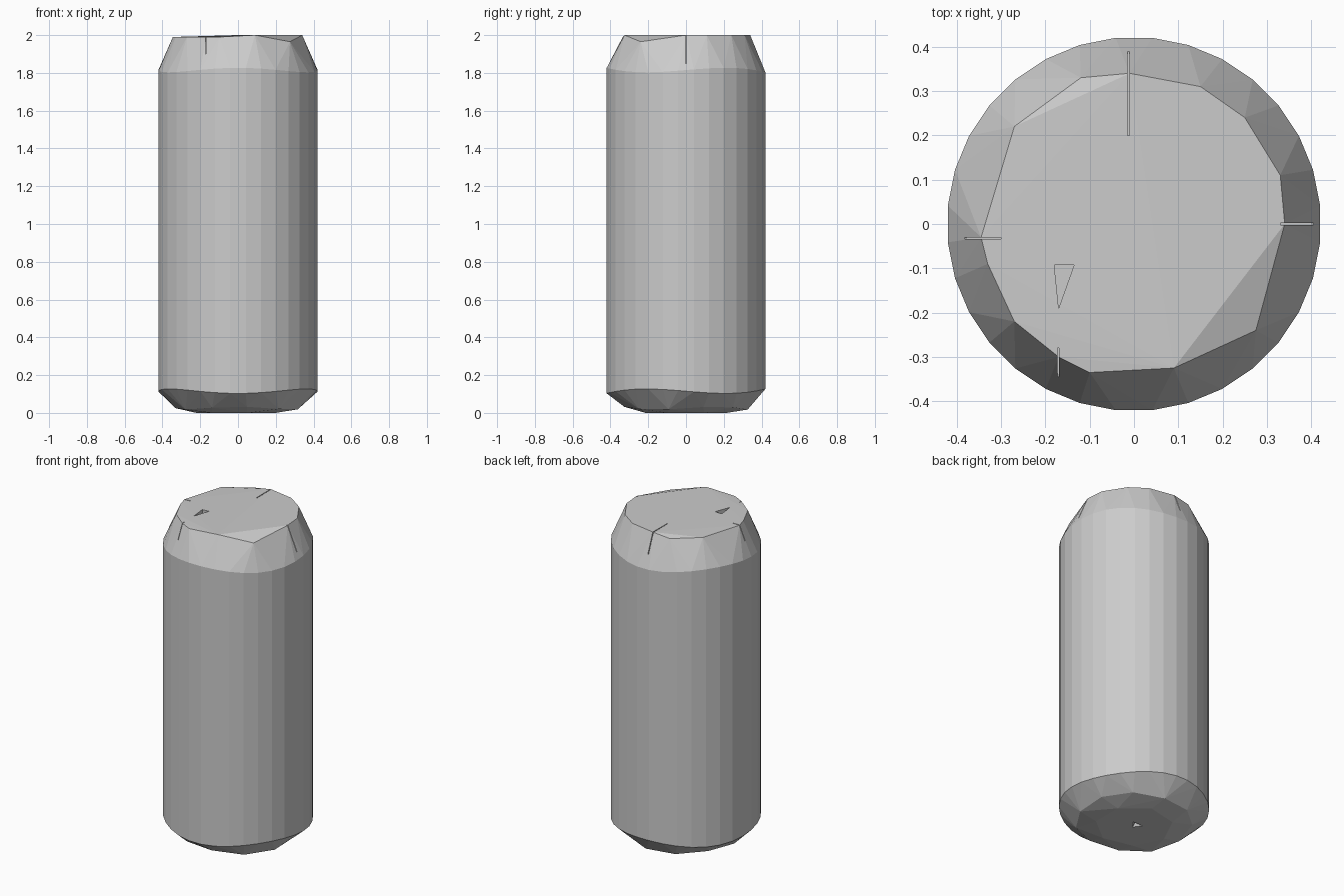
import bpy, bmesh, math
from mathutils import Vector

cube = bpy.data.objects.get("Cube")
if cube:
    bpy.data.objects.remove(cube)

grey = bpy.data.materials.new("aluminium grey")
grey.use_nodes = True
colour = (0.6, 0.6, 0.6, 1)
grey.diffuse_color = colour
grey.node_tree.nodes["Principled BSDF"].inputs["Base Color"].default_value = colour


def make_object(name, bm, location=(0, 0, 0)):
    bmesh.ops.recalc_face_normals(bm, faces=bm.faces[:])
    mesh = bpy.data.meshes.new(name)
    bm.to_mesh(mesh)
    bm.free()
    mesh.materials.append(grey)
    obj = bpy.data.objects.new(name, mesh)
    obj.location = location
    bpy.context.collection.objects.link(obj)
    return obj


def hull(name, points):
    bm = bmesh.new()
    for p in points:
        bm.verts.new(p)
    res = bmesh.ops.convex_hull(bm, input=bm.verts[:])
    loose = {v for v in res["geom_interior"] if isinstance(v, bmesh.types.BMVert)}
    bmesh.ops.delete(bm, geom=list(loose), context="VERTS")
    bmesh.ops.dissolve_limit(bm, angle_limit=0.01, verts=bm.verts[:], edges=bm.edges[:])
    return make_object(name, bm)


def ring(radius, sides, z, wobble=0):
    for i in range(sides):
        a = math.tau * (i + 0.5) / sides
        yield Vector((radius * math.cos(a), radius * math.sin(a), z + wobble * math.sin(3 * a)))


# Can: irregular lid edge, straight wall, narrowed base, joined by faceted shoulders
lid_edge = [(-.01, .34, 2), (.15, .31, 2), (.25, .24, 2), (.33, .11, 2), (.34, 0, 2),
            (.275, -.24, 1.965), (.09, -.325, 2), (-.1, -.335, 1.99), (-.17, -.3, 1.99),
            (-.27, -.22, 1.99), (-.33, -.09, 1.99), (-.345, -.03, 1.99), (-.27, .22, 1.99),
            (-.12, .33, 1.985)]
points = [Vector(p) for p in lid_edge]
points += list(ring(.422, 32, 1.815, .012)) + list(ring(.422, 32, .115, -.012))
points += list(ring(.33, 11, .025, .008)) + list(ring(.22, 7, 0))
can = hull("can_body", points)


def cut(cutter):
    cutter.hide_render = True
    cutter.hide_set(True)
    mod = can.modifiers.new(cutter.name, "BOOLEAN")
    mod.operation = "DIFFERENCE"
    mod.solver = "EXACT"
    mod.object = cutter


def prism(name, outline, low, high):
    return hull(name, [Vector((x, y, z)) for x, y in outline for z in (low, high)])


# Small triangular opening in the lid
cut(prism("opening_cutter", [(-.18, -.092), (-.135, -.092), (-.17, -.19)], 1.95, 2.1))

# Fine creases across the shoulder and lid: x and y range, lowest height
creases = {"back": (-.015, -.01, .2, .5, 1.88), "left": (-.5, -.3, -.034, -.03, 1.9),
           "front": (-.173, -.169, -.5, -.28, 1.9), "right": (.33, .5, -.002, .002, 1.85)}
for side, (x0, x1, y0, y1, low) in creases.items():
    box = [(x0, y0), (x1, y0), (x1, y1), (x0, y1)]
    cut(prism(side + "_crease_cutter", box, low, 2.1))

# Shallow dent under the base
cut(hull("base_dent_cutter", [Vector(p) for p in
    [(-.15, .08, -.1), (.15, .08, -.1), (0, -.12, -.1), (0, .02, .03)]]))
